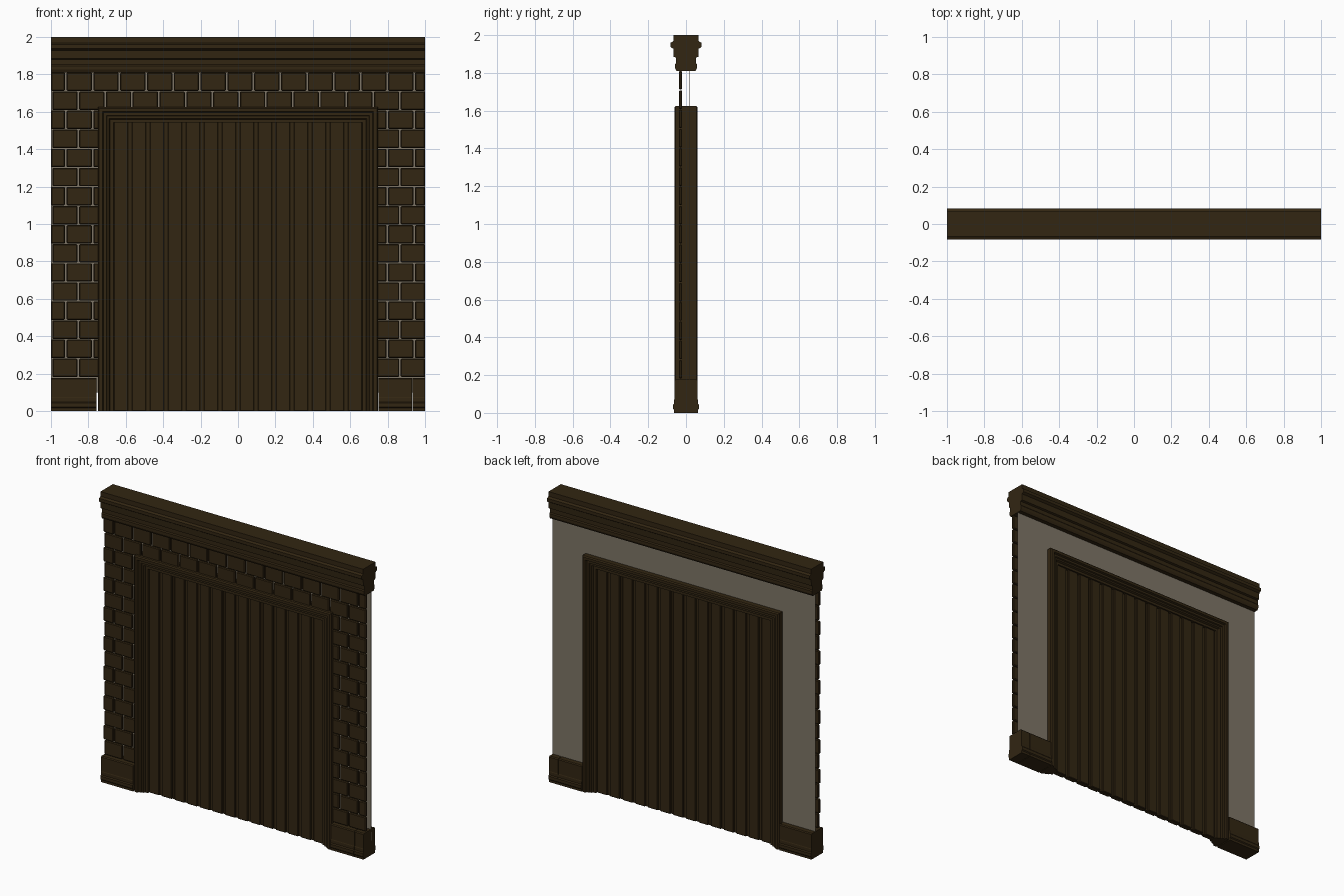
import bpy, bmesh

if "Cube" in bpy.data.objects:
    bpy.data.objects.remove(bpy.data.objects["Cube"])


def material(name, rgb):
    m = bpy.data.materials.new(name)
    m.diffuse_color = (*rgb, 1)
    m.use_nodes = True
    m.node_tree.nodes["Principled BSDF"].inputs["Base Color"].default_value = m.diffuse_color
    return m


DARK = material("dark brown", (0.032, 0.019, 0.006))
PLASTER = material("grey plaster", (0.21, 0.18, 0.135))


def finish(name, bm, mat, bevel=0):
    bmesh.ops.recalc_face_normals(bm, faces=bm.faces)
    me = bpy.data.meshes.new(name)
    bm.to_mesh(me)
    bm.free()
    me.materials.append(mat)
    ob = bpy.data.objects.new(name, me)
    bpy.context.collection.objects.link(ob)
    if bevel:
        mod = ob.modifiers.new("bevel", 'BEVEL')
        mod.width = bevel
        mod.segments = 1
    return ob


def add_box(bm, x0, x1, y0, y1, z0, z1):
    vs = [bm.verts.new((x, y, z)) for z in (z0, z1)
          for x, y in ((x0, y0), (x1, y0), (x1, y1), (x0, y1))]
    for f in ((3, 2, 1, 0), (4, 5, 6, 7), (0, 1, 5, 4),
              (1, 2, 6, 5), (2, 3, 7, 6), (3, 0, 4, 7)):
        bm.faces.new([vs[i] for i in f])


def loft(bm, rings):
    """Skin closed rings of points and cap both ends."""
    rings = [[bm.verts.new(p) for p in r] for r in rings]
    n = len(rings[0])
    for a, b in zip(rings, rings[1:]):
        for i in range(n):
            j = (i + 1) % n
            bm.faces.new((a[i], a[j], b[j], b[i]))
    bm.faces.new(rings[0])
    bm.faces.new(rings[-1][::-1])


def two_sided(half):
    """Mirror a (depth, position) half profile to the back."""
    return [(-y, t) for y, t in half] + [(y, t) for y, t in reversed(half)]


def moulding(bm, half, x0, x1):
    prof = two_sided(half)
    loft(bm, [[(x, y, z) for y, z in prof] for x in (x0, x1)])


# Cornice
bm = bmesh.new()
moulding(bm, [(0.067, 2.0), (0.067, 1.968), (0.074, 1.964), (0.083, 1.96),
              (0.083, 1.938), (0.074, 1.932), (0.067, 1.928), (0.065, 1.885),
              (0.052, 1.88), (0.052, 1.852), (0.058, 1.845), (0.058, 1.825),
              (0.05, 1.81)], -1, 1)
finish("cornice", bm, DARK)

# Plinth blocks either side of the opening
PLINTH = [(0.055, 0.177), (0.061, 0.171), (0.061, 0.075), (0.063, 0.07),
          (0.063, 0.05), (0.069, 0.043), (0.069, 0.022), (0.063, 0.016),
          (0.063, 0.0)]
bm = bmesh.new()
for x0, x1 in ((-1, -0.755), (0.75, 0.929), (0.932, 1)):
    moulding(bm, PLINTH, x0, x1)
finish("plinth", bm, DARK)

# Door frame: stepped section swept round the opening with mitred corners
section = two_sided([(0.055, 0), (0.062, 0.007), (0.062, 0.025), (0.05, 0.03),
                     (0.05, 0.045), (0.042, 0.049), (0.042, 0.06),
                     (0.03, 0.066), (0.03, 0.083)])
W, H = 0.749, 1.625
bm = bmesh.new()
loft(bm, [[(sx * (W - d), y, (H - d) if up else 0) for y, d in section]
          for sx, up in ((-1, 0), (-1, 1), (1, 1), (1, 0))])
finish("door_frame", bm, DARK)

# Door: wide boards with narrow recessed strips between
bm = bmesh.new()
pitch = 0.0962
for i in range(14):
    c = (i - 6.5) * pitch
    add_box(bm, c - 0.038, c + 0.038, -0.02, 0.02, 0, 1.55)
finish("door_boards", bm, DARK, 0.004)
bm = bmesh.new()
add_box(bm, -0.675, 0.675, -0.008, 0.008, 0, 1.55)
finish("door_core", bm, DARK)

# Brick facing, running bond
bm = bmesh.new()
ROW, LEN = 0.102, 0.1432
for r in range(16):
    z1 = 1.81 - r * ROW
    spans = ((-1, 1),) if r < 2 else ((-1, -0.735), (0.735, 1))
    start = -0.92 if r % 2 == 0 else -0.853
    edges = [start + LEN * (k - 1) for k in range(16)]
    for s0, s1 in spans:
        for e in edges:
            a, b = e + 0.004, e + LEN - 0.004
            a, b = max(a, s0), min(b, s1)
            if b - a > 0.015:
                add_box(bm, a, b, -0.038, -0.02, z1 - ROW + 0.004, z1)
finish("brick_facing", bm, DARK, 0.005)

# Plaster sheet behind the bricks, with the door opening left out
bm = bmesh.new()
outline = [(-1, 0.1), (-0.735, 0.1), (-0.735, 1.61), (0.735, 1.61),
           (0.735, 0.1), (1, 0.1), (1, 1.83), (-1, 1.83)]
loft(bm, [[(x, y, z) for x, z in outline] for y in (0.019, 0.021)])
finish("plaster_sheet", bm, PLASTER)
